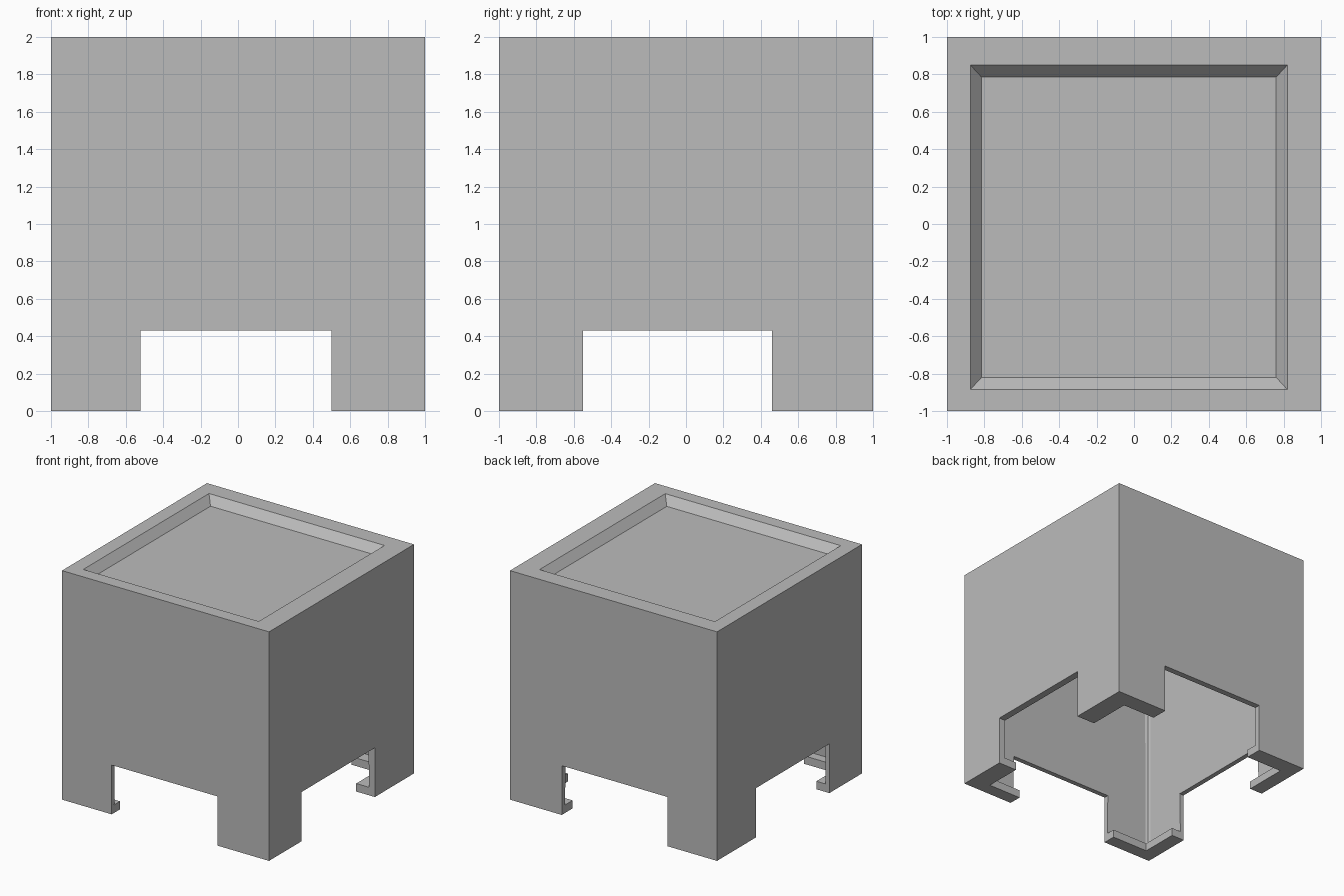
import bpy, bmesh

default = bpy.data.objects.get("Cube")
if default:
    bpy.data.objects.remove(default, do_unlink=True)

grey = bpy.data.materials.new("plain grey")
grey.use_nodes = True
colour = (0.5, 0.5, 0.5, 1)
grey.diffuse_color = colour
grey.node_tree.nodes["Principled BSDF"].inputs["Base Color"].default_value = colour


def block(name, low, high, z0, z1, corner=0):
    """Tapered block between two (x0, x1, y0, y1) rectangles."""
    bm = bmesh.new()
    rings = []
    for (x0, x1, y0, y1), z in ((low, z0), (high, z1)):
        rings.append([bm.verts.new((x, y, z)) for x, y in
                      ((x0, y0), (x1, y0), (x1, y1), (x0, y1))])
    bottom, top = rings
    bm.faces.new(bottom[::-1])
    bm.faces.new(top)
    for i in range(4):
        j = (i + 1) % 4
        bm.faces.new((bottom[i], bottom[j], top[j], top[i]))
    if corner:
        bm.edges.ensure_lookup_table()
        upright = [e for e in bm.edges
                   if abs(e.verts[0].co.z - e.verts[1].co.z) > 0.1]
        bmesh.ops.bevel(bm, geom=upright, offset=corner, segments=2,
                        profile=0.5, affect='EDGES')
    mesh = bpy.data.meshes.new(name)
    bm.to_mesh(mesh)
    bm.free()
    mesh.materials.append(grey)
    obj = bpy.data.objects.new(name, mesh)
    bpy.context.collection.objects.link(obj)
    return obj


def carve(target, cutter):
    """Subtract the cutter for good, then discard it."""
    cutter.hide_render = True
    mod = target.modifiers.new("cut", 'BOOLEAN')
    mod.operation = 'DIFFERENCE'
    mod.solver = 'EXACT'
    mod.object = cutter
    bpy.context.view_layer.objects.active = target
    bpy.ops.object.modifier_apply(modifier=mod.name)
    bpy.data.objects.remove(cutter, do_unlink=True)


# Outer cube
outer = (-1, 1, -1, 1)
body = block("box_body", outer, outer, 0, 2)

# Sunken top panel with sloping sides
rim = (-0.875, 0.82, -0.885, 0.85)
panel = (-0.815, 0.76, -0.82, 0.785)
carve(body, block("top_recess", panel, rim, 1.93, 2))
# Extend the hole in the underside past the foot flanges
carve(body, block("foot_hole", rim, rim, -0.1, 0.2))

# Hollow inside with thin walls, leaving flanges on the feet
cavity_low = (-0.965, 0.945, -0.965, 0.955)
cavity_high = (-0.93, 0.91, -0.93, 0.92)
carve(body, block("cavity", cavity_low, cavity_high, 0.07, 1.86, 0.03))

# Openings between the legs, cut right through both ways
across = (-0.52, 0.50, -1.2, 1.2)
along = (-1.2, 1.2, -0.55, 0.46)
for name, opening in (("front_opening", across), ("side_opening", along)):
    carve(body, block(name, opening, opening, -0.2, 0.43))
